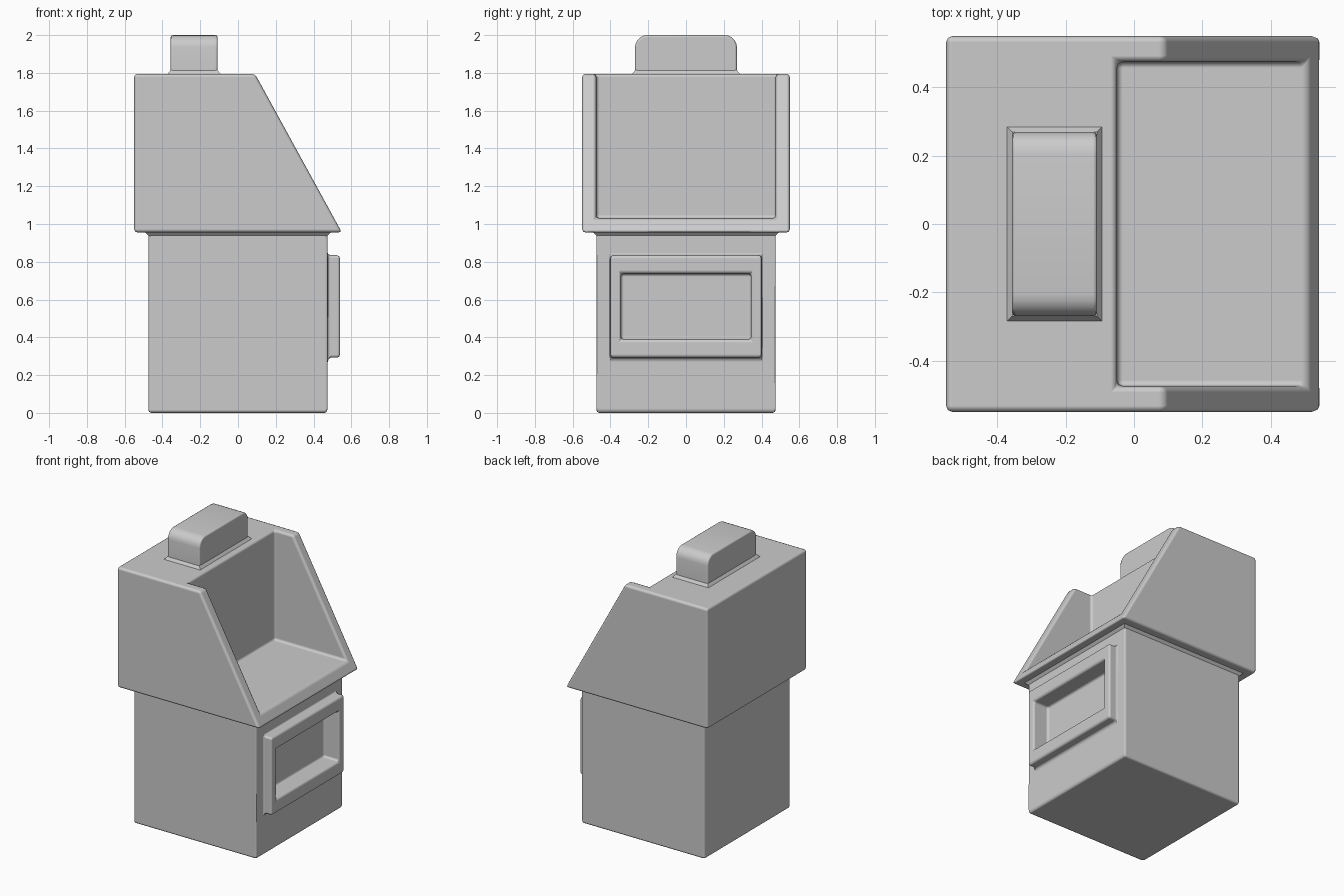
import bpy, bmesh, math

if "Cube" in bpy.data.objects:
    bpy.data.objects.remove(bpy.data.objects["Cube"])


def finish(name, bm, bevel=0.0):
    bmesh.ops.recalc_face_normals(bm, faces=bm.faces[:])
    me = bpy.data.meshes.new(name)
    bm.to_mesh(me)
    bm.free()
    ob = bpy.data.objects.new(name, me)
    bpy.context.collection.objects.link(ob)
    if bevel:
        for p in me.polygons:
            p.use_smooth = True
        m = ob.modifiers.new("soft_edges", 'BEVEL')
        m.width = bevel
        m.segments = 2
        m.limit_method = 'ANGLE'
        m.angle_limit = math.radians(28)
        m.harden_normals = True
    return ob


def rect_ring(bm, x, y, z0, z1):
    return [bm.verts.new(c) for c in ((x, -y, z0), (x, y, z0), (x, y, z1), (x, -y, z1))]


def bridge(bm, a, b):
    n = len(a)
    for i in range(n):
        bm.faces.new((a[i], a[(i + 1) % n], b[(i + 1) % n], b[i]))


def collar(name, x0, x1, y, z_wide, z_narrow, grow):
    """Small sloped fillet where a block meets a wider surface."""
    bm = bmesh.new()
    rings = []
    for g, z in ((grow, z_wide), (-0.001, z_narrow)):
        rings.append([bm.verts.new((px, py, z)) for px, py in
                      ((x0 - g, -y - g), (x1 + g, -y - g), (x1 + g, y + g), (x0 - g, y + g))])
    bridge(bm, *rings)
    bm.faces.new(rings[0])
    bm.faces.new(rings[1])
    finish(name, bm)


# Lower body with raised window frame and recessed opening, as nested rings along x
bm = bmesh.new()
rings = [rect_ring(bm, *r) for r in (
    (-0.475, 0.475, 0, 0.965), (0.475, 0.475, 0, 0.965),
    (0.475, 0.40, 0.292, 0.835), (0.54, 0.40, 0.292, 0.835),
    (0.54, 0.345, 0.39, 0.737), (0.42, 0.345, 0.39, 0.737))]
for a, b in zip(rings, rings[1:]):
    bridge(bm, a, b)
bm.faces.new(rings[0])
bm.faces.new(rings[-1])
finish("lower_body", bm, 0.016)
collar("body_collar", -0.475, 0.475, 0.475, 0.957, 0.937, 0.018)

# Sloped hood with open recess
bm = bmesh.new()
P = dict(A=(-0.55, 0.955), B=(0.55, 0.955), C=(0.509, 1.03),
         D=(0.09, 1.795), E=(-0.05, 1.795), F=(-0.55, 1.795), G=(-0.05, 1.03))
rows = []
for y, keys in ((-0.55, "ABCDEF"), (-0.475, "ABCDEFG"), (0.475, "ABCDEFG"), (0.55, "ABCDEF")):
    rows.append({k: bm.verts.new((P[k][0], y, P[k][1])) for k in keys})
for i, loop in ((0, "ABCDEF"), (1, "ABCGEF"), (2, "ABCDEF")):
    bridge(bm, [rows[i][k] for k in loop], [rows[i + 1][k] for k in loop])
for row, loop in ((0, "ABCDEF"), (3, "ABCDEF"), (1, "CDEG"), (2, "CDEG")):
    bm.faces.new([rows[row][k] for k in loop])
finish("hood", bm, 0.018)

# Chimney with rounded shoulders
bm = bmesh.new()
r, hy, top = 0.065, 0.27, 2.0
prof = [(-hy, 1.785), (hy, 1.785)]
for cy, start in ((hy - r, 0), (-hy + r, 90)):
    for i in range(6):
        t = math.radians(start + 18 * i)
        prof.append((cy + r * math.cos(t), top - r + r * math.sin(t)))
ends = [[bm.verts.new((x, y, z)) for y, z in prof] for x in (-0.357, -0.108)]
bridge(bm, *ends)
for e in ends:
    bm.faces.new(e)
finish("chimney", bm, 0.012)
collar("chimney_collar", -0.357, -0.108, hy, 1.793, 1.815, 0.016)
